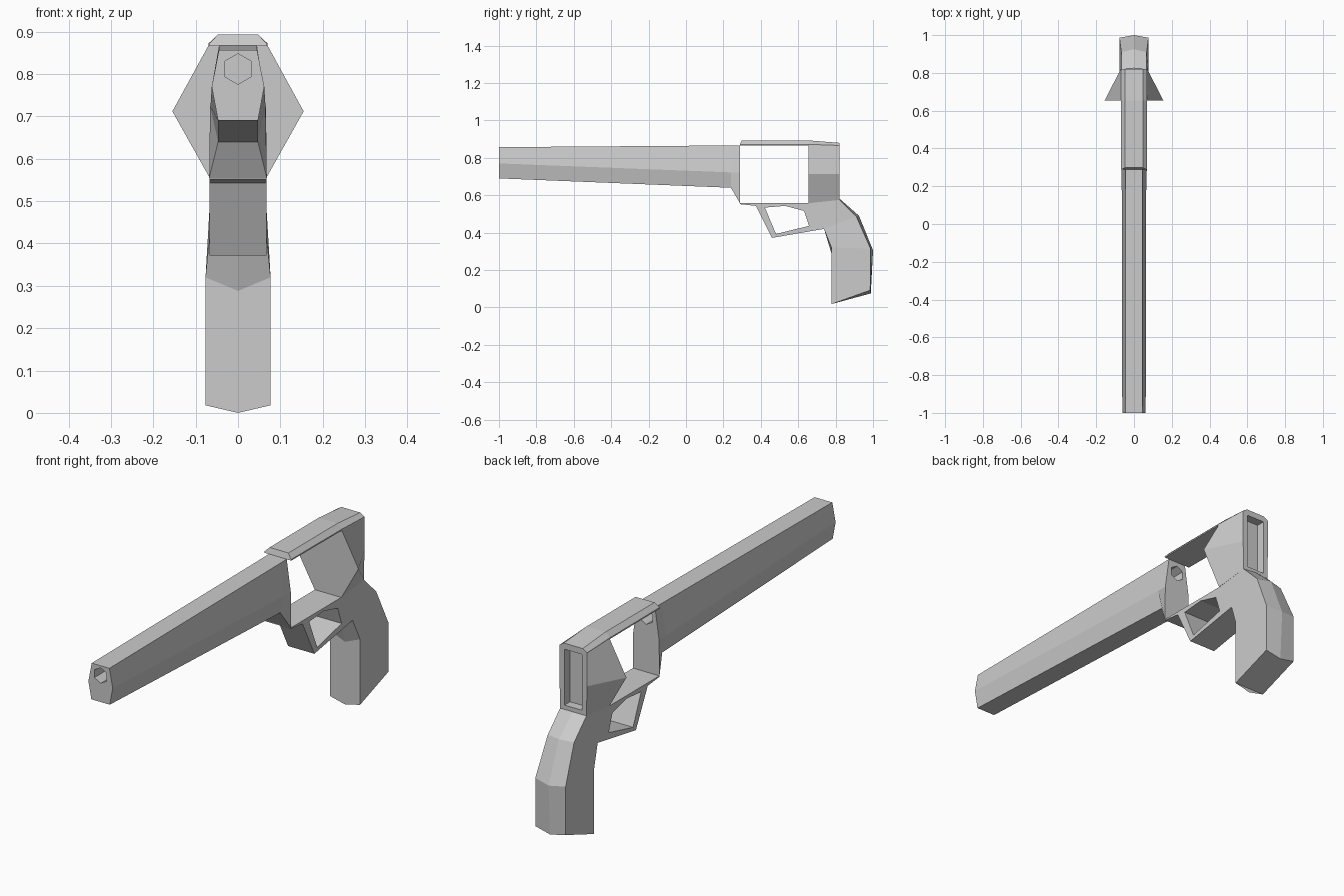
import bpy, bmesh
from math import pi, sin, cos

if "Cube" in bpy.data.objects:
    bpy.data.objects.remove(bpy.data.objects["Cube"])


def ring(half):
    """Mirror a half outline (x >= 0) into a closed ring."""
    return half + [(-x, y, z) for x, y, z in reversed(half) if x > 0]


def loft(name, rings):
    """Skin rings of equal length and cap both ends."""
    bm = bmesh.new()
    rows = [[bm.verts.new(p) for p in r] for r in rings]
    n = len(rows[0])
    for a, b in zip(rows, rows[1:]):
        for i in range(n):
            j = (i + 1) % n
            bm.faces.new((a[i], a[j], b[j], b[i]))
    bm.faces.new(rows[0])
    bm.faces.new(rows[-1])
    bmesh.ops.recalc_face_normals(bm, faces=bm.faces)
    me = bpy.data.meshes.new(name)
    bm.to_mesh(me)
    bm.free()
    ob = bpy.data.objects.new(name, me)
    bpy.context.collection.objects.link(ob)
    return ob


def slab(name, outline, w):
    """Extrude a side (y, z) outline across the width."""
    return loft(name, [[(s * w, y, z) for y, z in outline] for s in (-1, 1)])


def cut(ob, cutter):
    mod = ob.modifiers.new("cut", 'BOOLEAN')
    mod.operation, mod.solver, mod.object = 'DIFFERENCE', 'EXACT', cutter
    cutter.hide_render = True
    bpy.context.view_layer.objects.active = ob
    bpy.ops.object.modifier_apply(modifier=mod.name)
    bpy.data.objects.remove(cutter)


# Barrel with flared rear and hexagonal bore
def barrel_ring(y, top, mid, low):
    return ring([(x, y, z) for x, z in (top, mid, low)])


barrel = loft("barrel", [
    barrel_ring(-1.0, (.045, .857), (.062, .77), (.047, .69)),
    barrel_ring(.24, (.045, .866), (.065, .722), (.047, .64)),
    barrel_ring(.29, (.045, .867), (.066, .72), (.068, .555))])
bore = [[(.036 * sin(k * pi / 3), y, .812 + .036 * cos(k * pi / 3))
         for k in range(6)] for y in (-1.1, .4)]
cut(barrel, loft("bore_cutter", bore))

# Top strap above the cylinder window
loft("top_strap", [
    ring([(.048, .298, .893), (.068, .288, .872), (.068, .29, .866)]),
    ring([(.048, .655, .893), (.07, .655, .872), (.07, .655, .866)]),
    ring([(.048, .82, .88), (.07, .82, .866), (.07, .82, .862)])])

# Recoil shield, wide at the front, with a hammer slot in its back
shield = loft("recoil_shield", [
    ring([(.07, .655, .867), (.155, .655, .712), (.068, .655, .557)]),
    ring([(.07, .82, .863), (.07, .82, .712), (.067, .82, .575)])])
cut(shield, slab("slot_cutter",
                 [(.78, .595), (.9, .595), (.9, .852), (.78, .852)], .045))

# Lower frame and trigger guard
frame = slab("trigger_guard", [(.29, .557), (.29, .552), (.374, .543),
                               (.46, .372), (.738, .42), (.655, .557)], .067)
cut(frame, slab("guard_cutter", [(.422, .534), (.481, .393), (.658, .436),
                                 (.631, .516), (.53, .543)], .2))


# Grip with ridged back and pointed bottom
def grip_ring(w, front_mid, front, back, back_mid):
    return ring([(0, *front_mid), (w, *front), (w, *back), (0, *back_mid)])


loft("grip", [
    grip_ring(.077, (.778, 0), (.778, .018), (.985, .092), (.988, .075)),
    grip_ring(.077, (.778, .288), (.778, .32), (.986, .315), (1.0, .305)),
    grip_ring(.067, (.738, .42), (.738, .42), (.91, .487), (.925, .49)),
    grip_ring(.067, (.655, .557), (.655, .557), (.82, .575), (.825, .578))])
